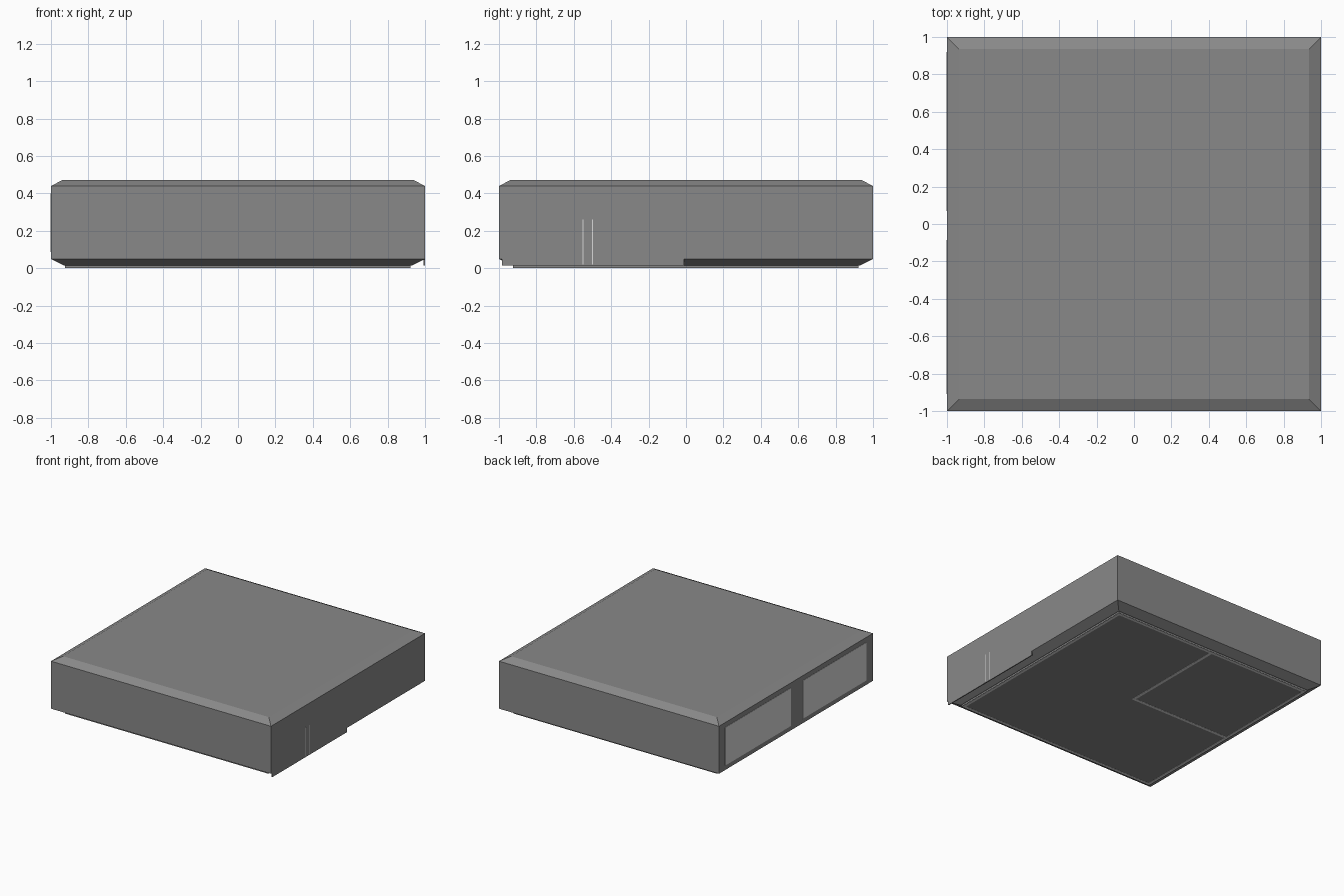
import bpy, bmesh

if "Cube" in bpy.data.objects:
    bpy.data.objects.remove(bpy.data.objects["Cube"])


def material(name, v):
    m = bpy.data.materials.new(name)
    m.diffuse_color = (v, v, v, 1)
    m.use_nodes = True
    m.node_tree.nodes["Principled BSDF"].inputs["Base Color"].default_value = m.diffuse_color
    return m


grey = material("concrete_grey", 0.25)
light = material("light_grey", 0.7)


def make(name, bm, mat=grey):
    bmesh.ops.recalc_face_normals(bm, faces=bm.faces[:])
    me = bpy.data.meshes.new(name)
    bm.to_mesh(me)
    bm.free()
    me.materials.append(mat)
    ob = bpy.data.objects.new(name, me)
    bpy.context.collection.objects.link(ob)
    return ob


def prism(name, pts, vec, mat=grey):
    """Extrude a flat polygon along a vector."""
    bm = bmesh.new()
    f = bm.faces.new([bm.verts.new(p) for p in pts])
    r = bmesh.ops.extrude_face_region(bm, geom=[f])
    moved = [v for v in r["geom"] if isinstance(v, bmesh.types.BMVert)]
    bmesh.ops.translate(bm, verts=moved, vec=vec)
    return make(name, bm, mat)


def box(name, lo, hi, mat=grey):
    (x0, y0, z0), (x1, y1, z1) = lo, hi
    return prism(name, [(x0, y0, z0), (x1, y0, z0), (x1, y1, z0), (x0, y1, z0)], (0, 0, z1 - z0), mat)


# main block: stacked square rings, chamfered at top and bottom
bm = bmesh.new()
levels = [(0.015, 0.93), (0.05, 1), (0.44, 1), (0.473, 0.935)]
rings = [[bm.verts.new((x * s, y * s, z)) for x, y in ((1, -1), (1, 1), (-1, 1), (-1, -1))]
         for z, s in levels]
for lo, hi in zip(rings, rings[1:]):
    for i in range(4):
        j = (i + 1) % 4
        bm.faces.new((lo[i], lo[j], hi[j], hi[i]))
bm.faces.new(rings[-1])
bm.faces.new(rings[0][::-1])
make("main_block", bm)

# light window panes on the left side
for k, (y0, y1) in enumerate(((-0.91, -0.085), (0.07, 0.92))):
    box(f"window_pane_{k}", (-1.002, y0, 0.087), (-0.996, y1, 0.40), light)

# thin skirt and two light stripes on the right side
box("lower_skirt", (0.992, -0.985, 0.015), (1, -0.01, 0.06))
for k, y in enumerate((-0.55, -0.5)):
    box(f"right_stripe_{k}", (0.998, y - 0.003, 0.02), (1.001, y + 0.003, 0.26), light)

# underside panels
box("base_panel", (-0.925, -0.925, 0.001), (0.922, 0.922, 0.016))

# light trim round the panels and round the back-left bay
a, b = 0.92, 0.897
for name, x0, y0, x1, y1 in (("trim_front", -a, -a, a, -b), ("trim_back", -a, b, a, a),
                             ("trim_left", -a, -b, -b, b), ("trim_right", b, -b, a, b),
                             ("bay_trim_front", -b, -0.012, 0.012, 0.012),
                             ("bay_trim_right", -0.012, 0.012, 0.012, b)):
    box(name, (x0, y0, 0), (x1, y1, 0.004), light)
